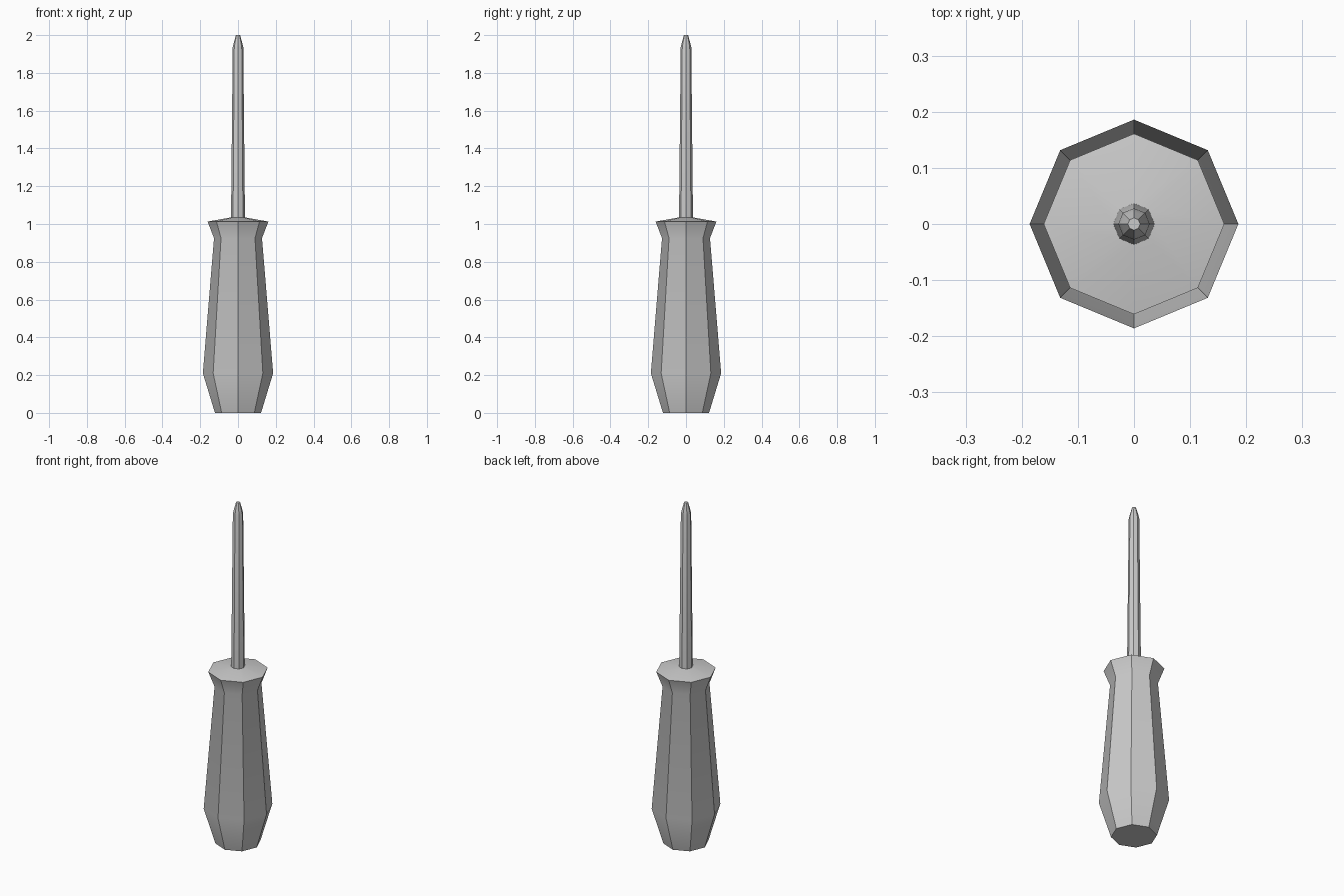
import bpy, bmesh, math

if "Cube" in bpy.data.objects:
    bpy.data.objects.remove(bpy.data.objects["Cube"])

SIDES = 8


def lathe(name, profile):
    """Stack octagonal rings (radius, z) into a closed, faceted solid."""
    bm = bmesh.new()
    rings = []
    for r, z in profile:
        rings.append([bm.verts.new((r * math.cos(2 * math.pi * i / SIDES),
                                    r * math.sin(2 * math.pi * i / SIDES), z))
                      for i in range(SIDES)])
    for a, b in zip(rings, rings[1:]):
        for i in range(SIDES):
            j = (i + 1) % SIDES
            bm.faces.new((a[i], a[j], b[j], b[i]))
    bm.faces.new(rings[0][::-1])
    bm.faces.new(rings[-1])
    mesh = bpy.data.meshes.new(name)
    bm.to_mesh(mesh)
    bm.free()
    obj = bpy.data.objects.new(name, mesh)
    bpy.context.collection.objects.link(obj)
    bpy.ops.object.select_all(action='DESELECT')
    obj.select_set(True)
    bpy.context.view_layer.objects.active = obj
    bpy.ops.object.shade_smooth_by_angle(angle=math.radians(30))
    return obj


# Grip: narrow butt, swell, long taper, flared collar, shallow conical top
lathe("handle", [(0.122, 0.0), (0.186, 0.21), (0.127, 0.925),
                 (0.161, 1.013), (0.036, 1.035)])

# Slightly tapered steel rod with a bevelled tip
lathe("shaft", [(0.037, 1.03), (0.028, 1.935), (0.022, 1.96), (0.011, 2.0)])
